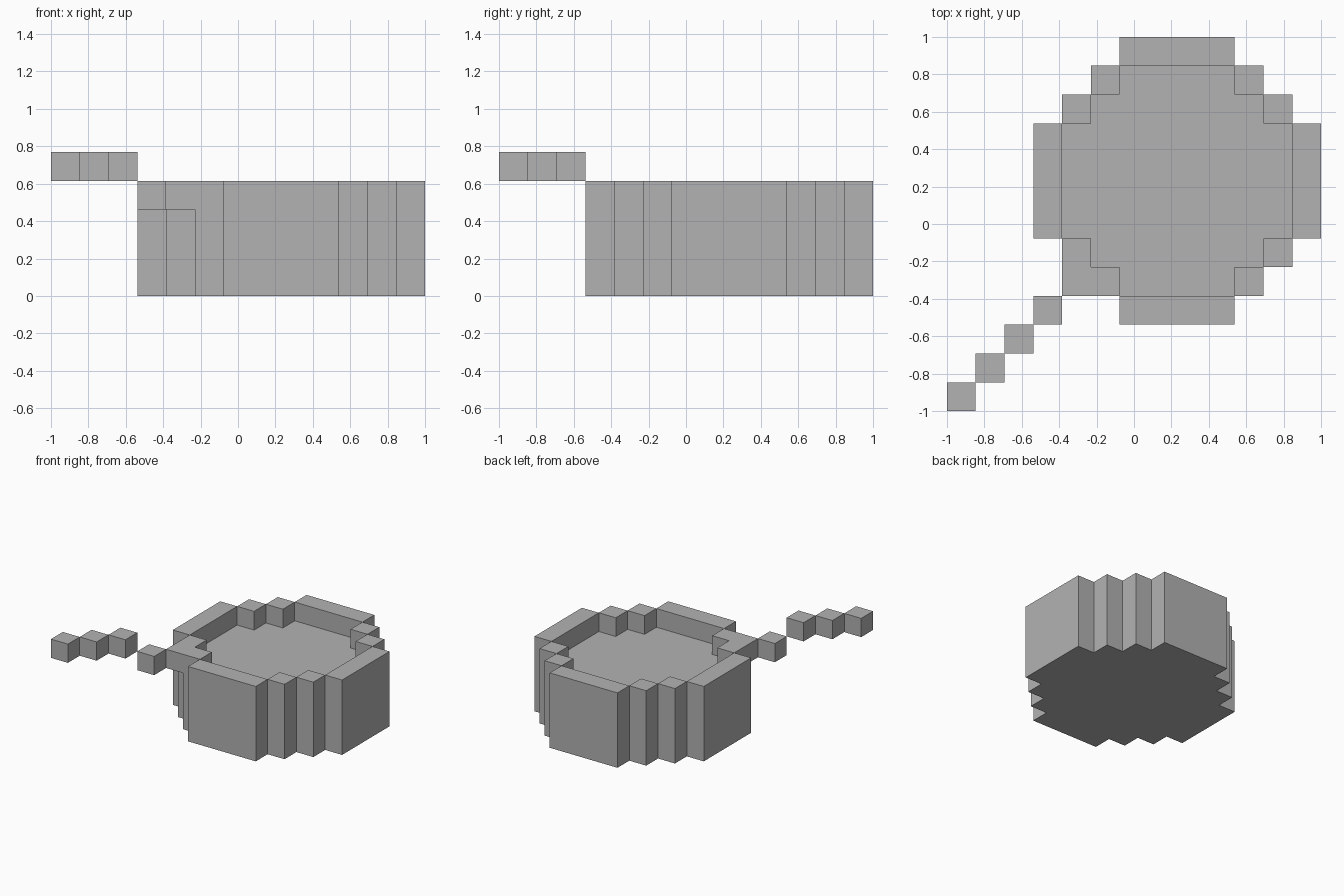
import bpy
import bmesh
from mathutils import Vector

cube = bpy.data.objects.get("Cube")
if cube:
    bpy.data.objects.remove(cube, do_unlink=True)

U = 2 / 13                          # edge of one block
CORNER = Vector((-1, -1, 0))        # lowest corner of the block grid
BOWL_CENTRE = (8, 8)                # in blocks

grey = bpy.data.materials.new("plain grey")
grey.use_nodes = True
colour = (0.448, 0.448, 0.448, 1)
grey.diffuse_color = colour
grey.node_tree.nodes["Principled BSDF"].inputs["Base Color"].default_value = colour


def stepped_outline(radius):
    """Blocky circle: one quadrant of stairs, turned four times."""
    quadrant = []
    for r in range(radius, 2, -1):
        step = radius + 2 - r
        quadrant += [(r, step), (r - 1, step)]
    quadrant.append((2, radius))
    outline = []
    for _ in range(4):
        outline += quadrant
        quadrant = [(-y, x) for x, y in quadrant]
    return outline


def prism(name, outline, centre, bottom, top):
    """Extrude an outline, given in blocks, from bottom to top."""
    bm = bmesh.new()
    verts = [bm.verts.new(CORNER + U * Vector((x + centre[0], y + centre[1], bottom)))
             for x, y in outline]
    base = bm.faces.new(verts)
    wall = bmesh.ops.extrude_face_region(bm, geom=[base], use_keep_orig=True)
    raised = [g for g in wall["geom"] if isinstance(g, bmesh.types.BMVert)]
    bmesh.ops.translate(bm, verts=raised, vec=(0, 0, U * (top - bottom)))
    bmesh.ops.recalc_face_normals(bm, faces=bm.faces)
    mesh = bpy.data.meshes.new(name)
    bm.to_mesh(mesh)
    bm.free()
    mesh.materials.append(grey)
    obj = bpy.data.objects.new(name, mesh)
    bpy.context.collection.objects.link(obj)
    return obj


# Bowl: solid stepped drum with a shallow recess in the top
bowl = prism("bowl", stepped_outline(5), BOWL_CENTRE, 0, 4)
recess = prism("recess_cutter", stepped_outline(4), BOWL_CENTRE, 3, 5)
recess.hide_render = True
cut = bowl.modifiers.new("recess", "BOOLEAN")
cut.operation = "DIFFERENCE"
cut.solver = "EXACT"
cut.object = recess
bpy.context.view_layer.objects.active = bowl
bpy.ops.object.modifier_apply(modifier=cut.name)
bpy.data.objects.remove(recess, do_unlink=True)

# Handle: diagonal run of blocks, the outer three one level higher
square = [(0, 0), (1, 0), (1, 1), (0, 1)]
for i in range(5):
    level = 4 if i < 3 else 3
    prism(f"handle_block_{i + 1}", square, (i, i), level, level + 1)
